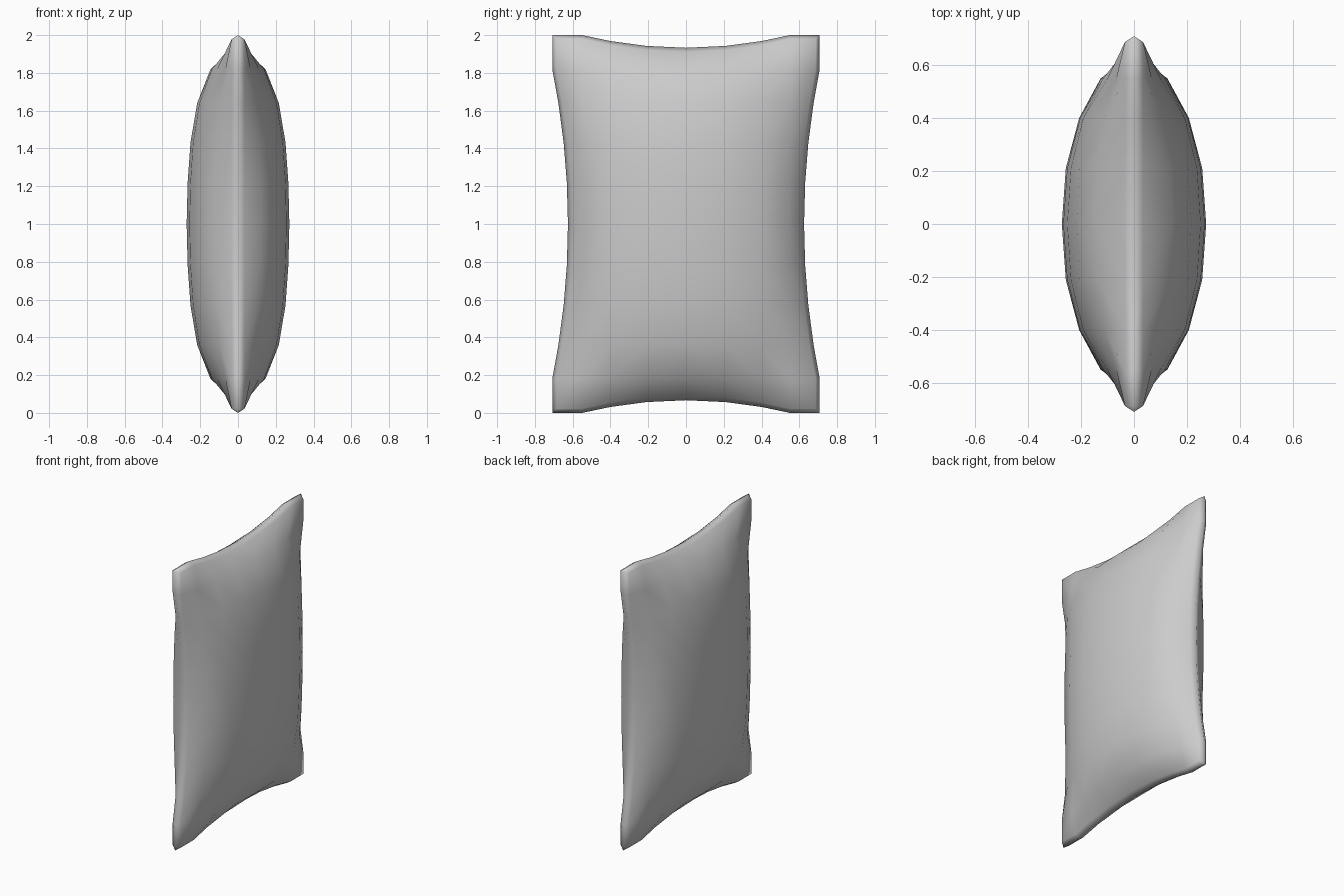
import bpy, bmesh

if "Cube" in bpy.data.objects:
    bpy.data.objects.remove(bpy.data.objects["Cube"])

# Regular interior stations: (distance from centre, puffiness 0-1)
COLS = [(0, 1), (0.21, 0.945), (0.40, 0.76), (0.55, 0.46)]               # along y
ROWS = [(0, 1), (0.22, 0.98), (0.43, 0.925), (0.64, 0.795), (0.82, 0.535)]  # along z
THICK, RIM = 0.272, 0.034
NC, NR = len(COLS), len(ROWS)


def side_edge(z):
    """Half width of the seam, pinched in at mid height."""
    return 0.625 + 0.083 * min(1, (z / 0.82) ** 2)


def end_edge(y):
    """Half height of the seam, pinched in at mid width."""
    return 0.933 + 0.067 * min(1, (y / 0.55) ** 2)


def point(i, j):
    """Surface point of one quadrant; the last two stations are rim and seam."""
    a, b = i - NC, j - NR
    y = COLS[i][0] if a < 0 else 0.708
    z = ROWS[j][0] if b < 0 else 1.0
    yy = y if a < 0 else side_edge(z) - (0.022 if a == 0 else 0)
    zz = z if b < 0 else end_edge(y) - (0.022 if b == 0 else 0)
    if a == 1 or b == 1:
        x = 0
    elif a == 0 or b == 0:
        x = RIM
    else:
        x = THICK * COLS[i][1] * ROWS[j][1]
    return x, yy, zz


# Quadrant of the cushion
bm = bmesh.new()
grid = [[bm.verts.new(point(i, j)) for j in range(NR + 2)] for i in range(NC + 2)]
for i in range(NC + 1):
    for j in range(NR + 1):
        bm.faces.new((grid[i][j], grid[i + 1][j], grid[i + 1][j + 1], grid[i][j + 1]))
for f in bm.faces:
    f.smooth = True
mesh = bpy.data.meshes.new("pillow")
bm.to_mesh(mesh)
bm.free()

# Mirror to all four quadrants and both faces
pillow = bpy.data.objects.new("pillow", mesh)
bpy.context.collection.objects.link(pillow)
pillow.location.z = 1.0
mirror = pillow.modifiers.new("mirror", 'MIRROR')
mirror.use_axis = (True, True, True)
mirror.use_clip = True
mirror.merge_threshold = 0.001
